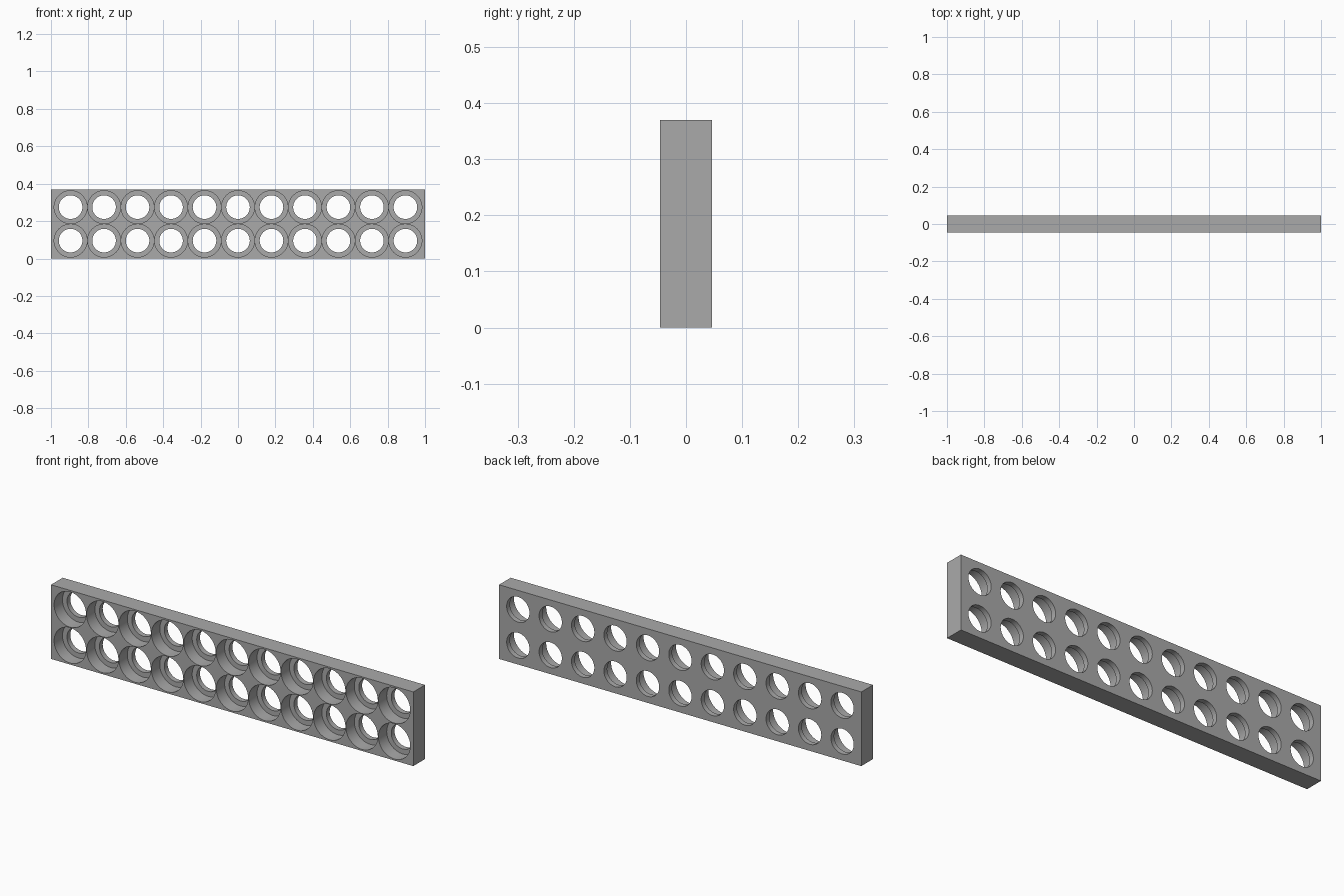
import bpy, bmesh, math
from mathutils import Matrix, Vector

LENGTH, DEPTH, HEIGHT = 2.0, 0.092, 0.37
COLUMNS, ROWS, PITCH = 11, 2, 0.179
POCKET_RADIUS, HOLE_RADIUS, POCKET_DEPTH = 0.088, 0.063, 0.066
SEGMENTS = 64

cube = bpy.data.objects.get("Cube")
if cube:
    bpy.data.objects.remove(cube, do_unlink=True)


def make_material(name, value):
    mat = bpy.data.materials.new(name)
    mat.use_nodes = True
    colour = (value, value, value, 1)
    mat.diffuse_color = colour
    mat.node_tree.nodes["Principled BSDF"].inputs["Base Color"].default_value = colour
    return mat


def make_object(name, bm):
    bmesh.ops.recalc_face_normals(bm, faces=bm.faces)
    mesh = bpy.data.meshes.new(name)
    bm.to_mesh(mesh)
    bm.free()
    obj = bpy.data.objects.new(name, mesh)
    bpy.context.collection.objects.link(obj)
    return obj


def add_stepped_plug(bm, x, z):
    """Closed solid: wide at the front, narrow through to the back."""
    front, back = -DEPTH / 2, DEPTH / 2
    step = front + POCKET_DEPTH
    profile = [(POCKET_RADIUS, front - 0.05), (POCKET_RADIUS, step),
               (HOLE_RADIUS, step), (HOLE_RADIUS, back + 0.05)]
    rings = []
    for radius, y in profile:
        angles = [math.tau * i / SEGMENTS for i in range(SEGMENTS)]
        rings.append([bm.verts.new((x + radius * math.cos(a), y, z + radius * math.sin(a)))
                      for a in angles])
    for near, far in zip(rings, rings[1:]):
        for i in range(SEGMENTS):
            j = (i + 1) % SEGMENTS
            bm.faces.new((near[i], near[j], far[j], far[i]))
    bm.faces.new(rings[0])
    bm.faces.new(rings[-1])


# Rectangular plate
bm = bmesh.new()
bmesh.ops.create_cube(bm, size=1, matrix=Matrix.Translation((0, 0, HEIGHT / 2))
                      @ Matrix.Diagonal((LENGTH, DEPTH, HEIGHT, 1)))
plate = make_object("holder_plate", bm)
plate.data.materials.append(make_material("mid grey", 0.4))

# Grid of stepped hole cutters
bm = bmesh.new()
for row in range(ROWS):
    for col in range(COLUMNS):
        add_stepped_plug(bm, (col - (COLUMNS - 1) / 2) * PITCH,
                         HEIGHT / 2 + (row - (ROWS - 1) / 2) * PITCH)
cutter = make_object("hole_cutters", bm)
cutter.hide_render = True

# Cut the holes and bake the result
cut = plate.modifiers.new("holes", "BOOLEAN")
cut.operation = "DIFFERENCE"
cut.solver = "EXACT"
cut.object = cutter
bpy.ops.object.select_all(action="DESELECT")
bpy.context.view_layer.objects.active = plate
plate.select_set(True)
bpy.ops.object.modifier_apply(modifier=cut.name)
bpy.data.objects.remove(cutter, do_unlink=True)

# Round hole walls, crisp rims
bpy.ops.object.shade_smooth_by_angle(angle=math.radians(30))
